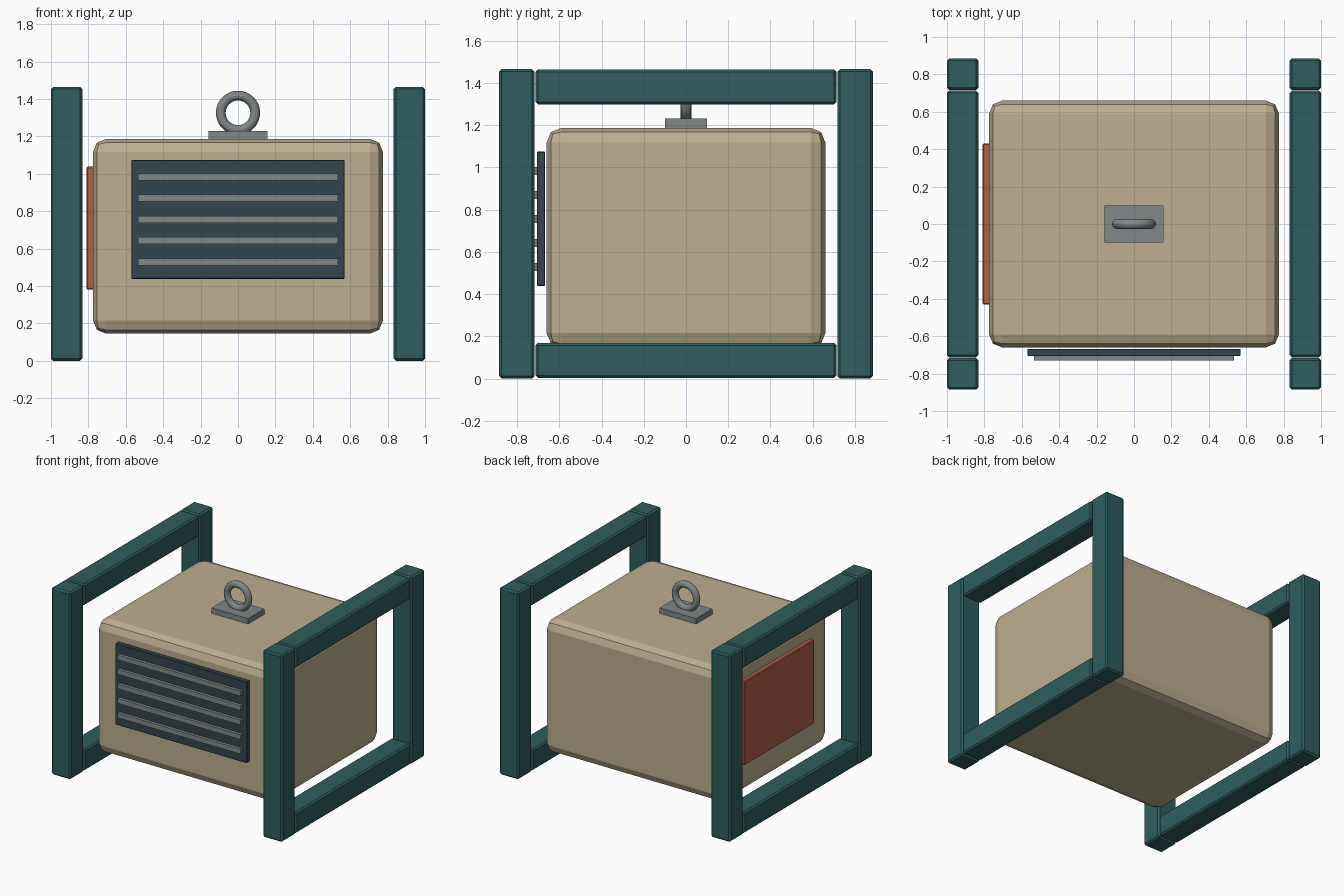
import bpy
import bmesh
from mathutils import Vector

if "Cube" in bpy.data.objects:
    bpy.data.objects.remove(bpy.data.objects["Cube"])


def material(name, rgb):
    m = bpy.data.materials.new(name)
    m.diffuse_color = (*rgb, 1)
    m.use_nodes = True
    m.node_tree.nodes["Principled BSDF"].inputs["Base Color"].default_value = m.diffuse_color
    return m


TEAL = material("teal paint", (0.026, 0.112, 0.112))
TAN = material("tan casing", (0.51, 0.43, 0.275))
DARK = material("dark slate", (0.034, 0.058, 0.078))
GREY = material("grey metal", (0.22, 0.245, 0.25))
RED = material("rust red", (0.46, 0.115, 0.06))


def box(name, lo, hi, mat, bevel=0.0, segments=1):
    """Box between two corners, with optional bevelled edges."""
    lo, hi = Vector(lo), Vector(hi)
    bm = bmesh.new()
    bmesh.ops.create_cube(bm, size=1)
    bmesh.ops.scale(bm, vec=hi - lo, verts=bm.verts)
    if bevel:
        bmesh.ops.bevel(bm, geom=bm.edges[:], offset=bevel, segments=segments,
                        profile=0.5, affect='EDGES')
    mesh = bpy.data.meshes.new(name)
    bm.to_mesh(mesh)
    bm.free()
    mesh.materials.append(mat)
    ob = bpy.data.objects.new(name, mesh)
    ob.location = (lo + hi) / 2
    bpy.context.collection.objects.link(ob)
    return ob


# Main casing with rounded edges
box("casing", (-0.775, -0.66, 0.145), (0.775, 0.66, 1.187), TAN, 0.07, 2)

# Side frames: two posts joined by a top and a bottom rail
for side, x0, x1 in (("left", -1.0, -0.832), ("right", 0.832, 1.0)):
    for end, y0, y1 in (("front", -0.885, -0.717), ("back", 0.717, 0.885)):
        box(f"{side}_{end}_post", (x0, y0, 0), (x1, y1, 1.465), TEAL, 0.012)
    for level, z0 in (("bottom", 0.003), ("top", 1.298)):
        box(f"{side}_{level}_rail", (x0, -0.713, z0), (x1, 0.713, z0 + 0.166),
            TEAL, 0.012)

# Front grille with horizontal slats
box("grille_panel", (-0.57, -0.706, 0.438), (0.57, -0.667, 1.074), DARK, 0.004)
for i in range(5):
    z = 0.756 + (i - 2) * 0.1135
    box(f"grille_slat_{i + 1}", (-0.534, -0.73, z - 0.019),
        (0.534, -0.69, z + 0.019), GREY)

# Access door on the left side
box("access_door", (-0.81, -0.43, 0.38), (-0.77, 0.43, 1.038), RED, 0.006)

# Lifting eye on its base plate
box("lifting_plate", (-0.158, -0.1, 1.185), (0.158, 0.1, 1.23), GREY)
bpy.ops.mesh.primitive_torus_add(
    major_radius=0.092, minor_radius=0.026, major_segments=32,
    minor_segments=12, location=(0, 0, 1.326), rotation=(1.5707963, 0, 0))
ring = bpy.context.object
ring.name = "lifting_ring"
ring.data.materials.append(GREY)
bpy.ops.object.shade_smooth_by_angle()
